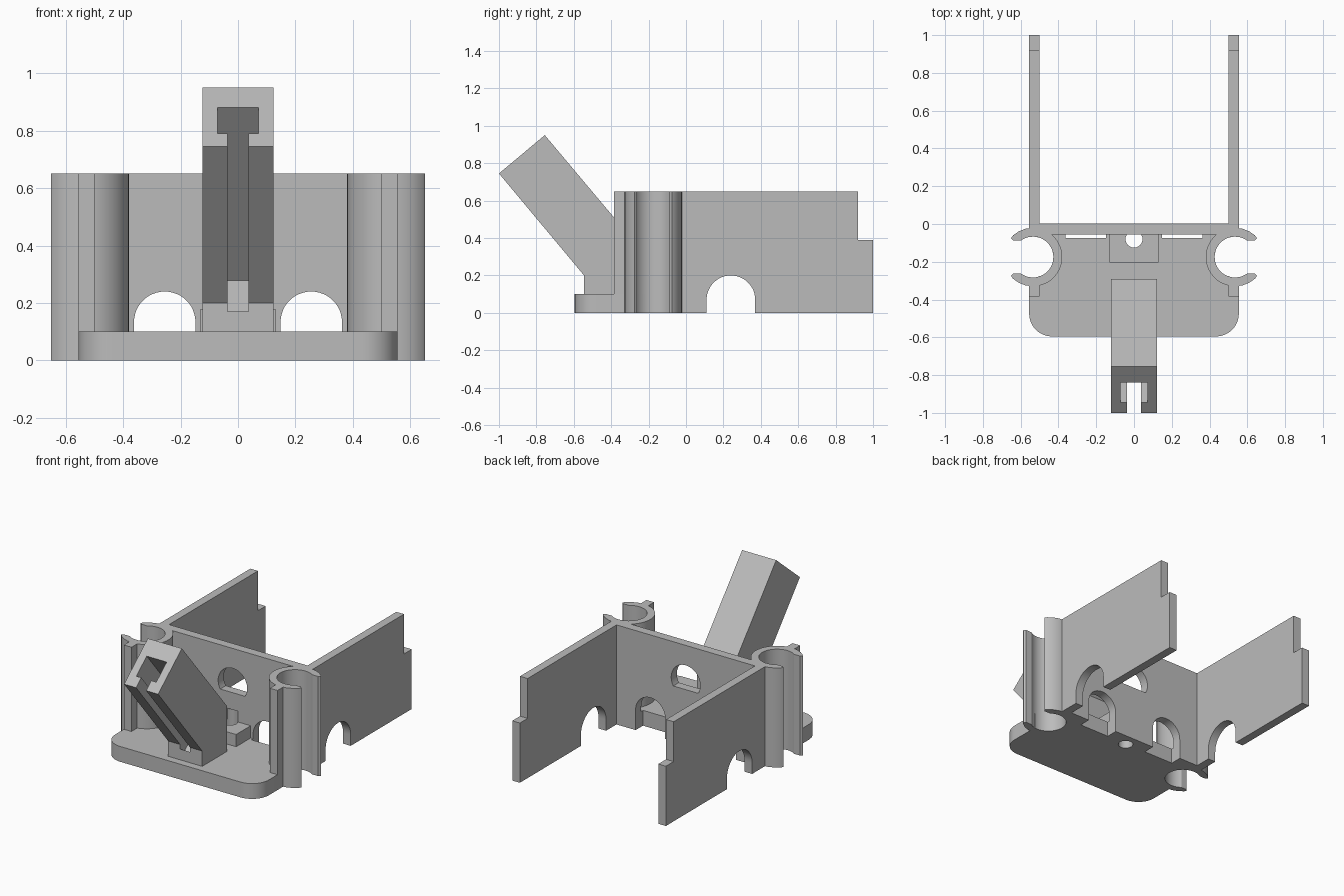
import bpy, bmesh, math

if "Cube" in bpy.data.objects:
    bpy.data.objects.remove(bpy.data.objects["Cube"])

grey = bpy.data.materials.new("plain grey")
grey.diffuse_color = (0.5, 0.5, 0.5, 1)
grey.use_nodes = True
grey.node_tree.nodes["Principled BSDF"].inputs["Base Color"].default_value = grey.diffuse_color
H = 0.65          # wall height
CX, CY = 0.535, -0.175   # clip centre


def arc(cx, cy, r, a, b, n=24):
    return [(cx + r * math.cos(math.radians(a + (b - a) * i / n)),
             cy + r * math.sin(math.radians(a + (b - a) * i / n))) for i in range(n + 1)]


def rect(a, b, c, d):
    return [(a, c), (b, c), (b, d), (a, d)]


def arch(c, r, top):
    return [(c - r, -0.1), (c + r, -0.1)] + arc(c, top - r, r, 0, 180)


def prism(name, pts, axis, lo, hi):
    """Extrude a 2D outline along an axis."""
    place = {"x": lambda u, v, w: (w, u, v),
             "y": lambda u, v, w: (u, w, v),
             "z": lambda u, v, w: (u, v, w)}[axis]
    bm = bmesh.new()
    a = [bm.verts.new(place(u, v, lo)) for u, v in pts]
    b = [bm.verts.new(place(u, v, hi)) for u, v in pts]
    bm.faces.new(a)
    bm.faces.new(b)
    for i in range(len(pts)):
        j = (i + 1) % len(pts)
        bm.faces.new((a[i], a[j], b[j], b[i]))
    bmesh.ops.recalc_face_normals(bm, faces=bm.faces)
    me = bpy.data.meshes.new(name)
    bm.to_mesh(me)
    bm.free()
    ob = bpy.data.objects.new(name, me)
    bpy.context.collection.objects.link(ob)
    me.materials.append(grey)
    return ob


def select(ob):
    bpy.ops.object.select_all(action="DESELECT")
    ob.select_set(True)
    bpy.context.view_layer.objects.active = ob


def cut(ob, *cutters):
    for c in cutters:
        select(ob)
        m = ob.modifiers.new("cut", "BOOLEAN")
        m.operation, m.solver, m.object = "DIFFERENCE", "EXACT", c
        bpy.ops.object.modifier_apply(modifier=m.name)
        bpy.data.objects.remove(c)


def finish(ob, mirror=False):
    select(ob)
    if mirror:
        m = ob.modifiers.new("mirror", "MIRROR")
        m.use_mirror_merge = False
        bpy.ops.object.modifier_apply(modifier=m.name)
    bpy.ops.object.shade_smooth_by_angle(angle=math.radians(30))


def screw_hole():
    return prism("cutter", arc(0, -0.08, 0.045, 0, 345, 23), "z", -0.1, 0.25)


def floor_arch(s):
    return prism("cutter", arch(s * 0.255, 0.107, 0.24), "y", -0.073, 0.1)


# Base plate with rounded front corners
base = prism("base_plate", [(0.555, -0.055), (-0.555, -0.055)]
             + arc(-0.435, -0.475, 0.12, 180, 270, 12)
             + arc(0.435, -0.475, 0.12, 270, 360, 12), "z", 0, 0.1)
cut(base, screw_hole(), floor_arch(1), floor_arch(-1),
    *[prism("cutter", arc(s * CX, CY, 0.108, 0, 352.5, 47), "z", -0.1, 0.3) for s in (1, -1)])
finish(base)

# Back wall with two arches and a flat-bottomed round opening
wall = prism("cross_wall", rect(-0.5, 0.5, -0.055, 0.003), "z", 0, H)
cut(wall, floor_arch(1), floor_arch(-1), screw_hole(),
    prism("cutter", arc(0, 0.415, 0.105, -31, 211, 32), "y", -0.2, 0.2))
finish(wall)

# Side walls with stepped rear end and arch
side = prism("side_wall", [(-0.055, 0), (1, 0), (1, 0.39), (0.92, 0.39), (0.92, H), (-0.055, H)],
             "x", 0.5, 0.555)
cut(side, prism("cutter", arch(0.24, 0.13, 0.2), "x", 0.4, 0.7))
finish(side, True)

# Snap clips: open ring with flared lips
lip = [(0.04, -0.15), (0.075, -0.136), (0.105, -0.115), (0.116, -0.1), (0.105, -0.088)]
clip = prism("snap_clip",
             arc(CX, CY, 0.155, 90, 270, 32)
             + [(CX + u, CY + v) for u, v in lip]
             + arc(CX, CY, 0.108, 305.5, 54.5, 40)
             + [(CX + u, CY - v) for u, v in reversed(lip)], "z", 0, H)
finish(clip, True)

# Fins in front of the clips
finish(prism("clip_fin", rect(0.5, 0.555, -0.385, -0.31), "z", 0, H), True)

# Locating block around the screw hole
block = prism("screw_block", rect(-0.13, 0.13, -0.205, -0.055), "z", 0.1, 0.18)
cut(block, screw_hole())
finish(block)

# Slanted rail on a pedestal, with a T-shaped slot
rail = prism("slanted_rail", [(-1, 0.745), (-0.755, 0.95), (-0.29, 0.397), (-0.29, 0.1),
                              (-0.545, 0.1), (-0.545, 0.2)], "x", -0.123, 0.123)


def slot(half, d0, d1):
    ax, dp = (0.642, -0.767), (0.767, 0.642)
    pts = [(-1 + ax[0] * s + dp[0] * d, 0.745 + ax[1] * s + dp[1] * d)
           for s, d in ((-0.1, d0), (0.784, d0), (0.784, d1), (-0.1, d1))]
    return prism("cutter", pts, "x", -half, half)


cut(rail, slot(0.072, 0.07, 0.21), slot(0.036, -0.02, 0.15))
finish(rail)
